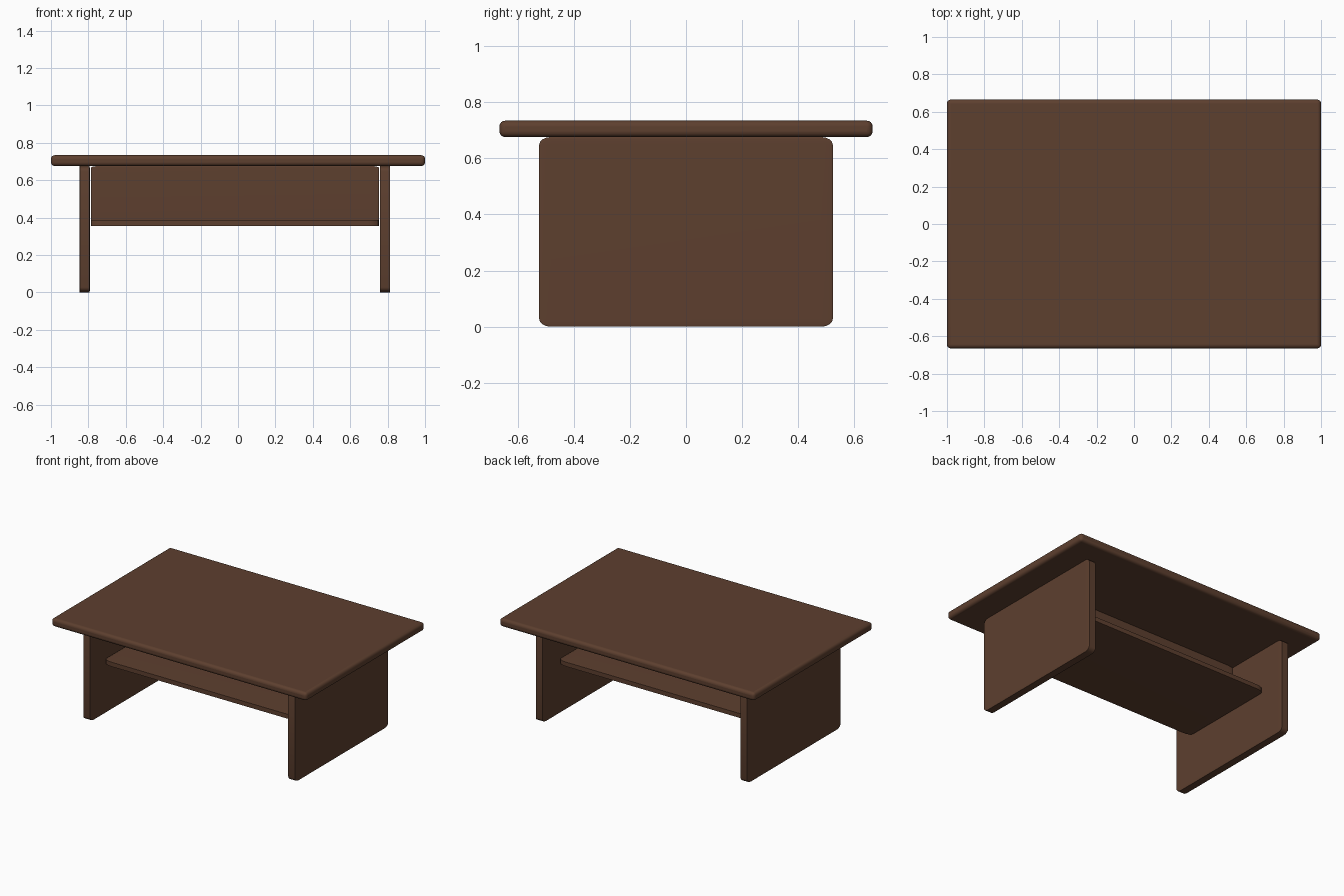
import bpy

if "Cube" in bpy.data.objects:
    bpy.data.objects.remove(bpy.data.objects["Cube"])

wood = bpy.data.materials.new("dark_wood")
wood.diffuse_color = (0.11, 0.05, 0.028, 1)
wood.use_nodes = True
wood.node_tree.nodes["Principled BSDF"].inputs["Base Color"].default_value = wood.diffuse_color


def board(name, lo, hi, bevel, proportional=False):
    """Rounded box between two corners; a proportional bevel stretches with the board."""
    size = [b - a for a, b in zip(lo, hi)]
    bpy.ops.mesh.primitive_cube_add(size=1, location=[(a + b) / 2 for a, b in zip(lo, hi)])
    ob = bpy.context.object
    ob.name = name
    ob.scale = size
    if not proportional:
        bpy.ops.object.transform_apply(location=False, rotation=False, scale=True)
    mod = ob.modifiers.new("rounded_edges", "BEVEL")
    mod.width = bevel
    mod.segments = 4
    mod.limit_method = "ANGLE"
    if proportional:
        # bevel the unit cube first, then stretch it to its final size
        ob.scale = (1, 1, 1)
        bpy.ops.object.modifier_apply(modifier=mod.name)
        ob.scale = size
        bpy.ops.object.transform_apply(location=False, rotation=False, scale=True)
    ob.data.materials.append(wood)
    bpy.ops.object.shade_smooth_by_angle()
    return ob


# table top
board("table_top", (-1, -0.665, 0.676), (1, 0.665, 0.734), 0.02)

# slab legs
for side, x0, x1 in (("left", -0.848, -0.792), ("right", 0.758, 0.814)):
    board(f"{side}_leg", (x0, -0.523, 0), (x1, 0.523, 0.676), 0.04, True)

# shelf between the legs
board("shelf", (-0.786, -0.38, 0.354), (0.753, 0.355, 0.388), 0.04, True)

# upright centre panel between shelf and top
board("centre_panel", (-0.786, -0.02, 0.37), (0.753, 0.042, 0.676), 0.03, True)
